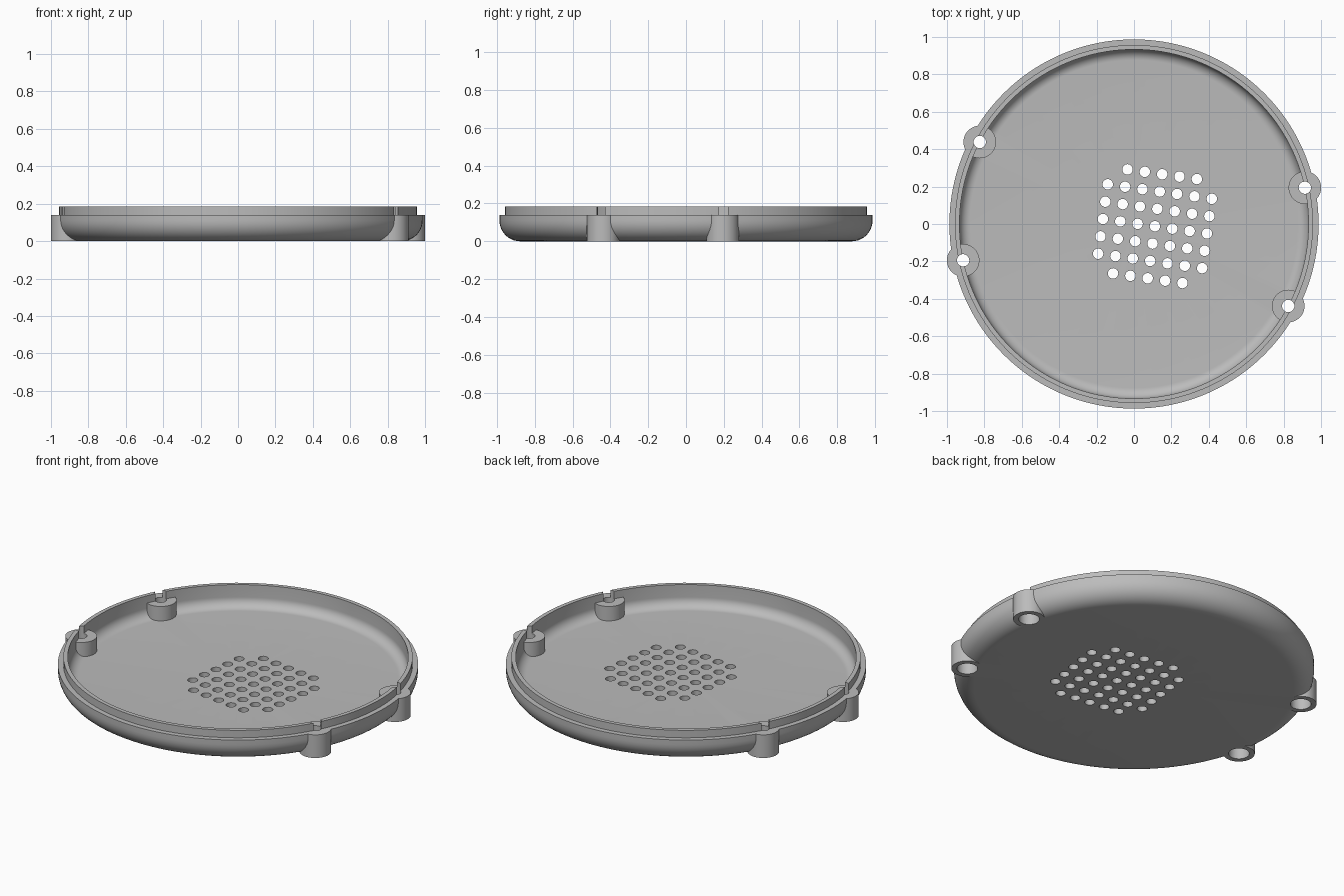
import bpy, bmesh
from math import radians, cos, sin, pi
from mathutils import Matrix, Vector

cube = bpy.data.objects.get("Cube")
if cube:
    bpy.data.objects.remove(cube, do_unlink=True)

grey = bpy.data.materials.new("mid grey")
grey.use_nodes = True
grey.diffuse_color = (0.5, 0.5, 0.5, 1)
grey.node_tree.nodes["Principled BSDF"].inputs["Base Color"].default_value = (0.5, 0.5, 0.5, 1)


def lathe(bm, profile, segments, centre=(0, 0)):
    """Revolve a profile of (radius, z) that starts and ends on the axis."""
    rings = []
    for r, z in profile:
        count = segments if r > 0 else 1
        rings.append([bm.verts.new((centre[0] + r * cos(2 * pi * i / count),
                                    centre[1] + r * sin(2 * pi * i / count), z))
                      for i in range(count)])
    for a, b in zip(rings, rings[1:]):
        for i in range(segments):
            j = (i + 1) % segments
            quad = [a[i % len(a)], a[j % len(a)], b[j % len(b)], b[i % len(b)]]
            bm.faces.new(list(dict.fromkeys(quad)))


def finish(bm, name):
    bmesh.ops.recalc_face_normals(bm, faces=bm.faces)
    mesh = bpy.data.meshes.new(name)
    bm.to_mesh(mesh)
    bm.free()
    mesh.materials.append(grey)
    obj = bpy.data.objects.new(name, mesh)
    bpy.context.collection.objects.link(obj)
    return obj


def fillet(r, z, size, steps=10):
    """Quarter round from the flat floor at z up to the wall at radius r."""
    return [(r - size + size * sin(t), z + size - size * cos(t))
            for t in (i * pi / 2 / steps for i in range(steps + 1))]


def boolean(target, tool, operation):
    mod = target.modifiers.new(tool.name, "BOOLEAN")
    mod.object, mod.operation, mod.solver = tool, operation, "EXACT"
    bpy.context.view_layer.objects.active = target
    bpy.ops.object.modifier_apply(modifier=mod.name)
    bpy.data.objects.remove(tool, do_unlink=True)


OUTER, LIP, INNER = 0.987, 0.957, 0.933
FLOOR, LEDGE, TOP = 0.053, 0.14, 0.185

# Round shell with a filleted base and a stepped lip
bm = bmesh.new()
outside = [(0, 0)] + fillet(OUTER, 0, 0.11) + [(OUTER, LEDGE), (LIP, LEDGE), (LIP, TOP)]
inside = [(INNER, TOP)] + fillet(INNER, FLOOR, 0.057)[::-1] + [(0, FLOOR)]
lathe(bm, outside + inside, 160)
shell = finish(bm, "round_cover")

# Four screw bosses straddling the wall
spots = [(0.934 * cos(radians(a)), 0.934 * sin(radians(a))) for a in (12, -28, 152, 192)]
bm = bmesh.new()
for spot in spots:
    lathe(bm, [(0, 0), (0.087, 0), (0.087, LEDGE), (0, LEDGE)], 48, spot)
boolean(shell, finish(bm, "screw_bosses"), "UNION")

# Counterbored screw holes, which also notch the lip, and the speaker grille
bm = bmesh.new()
for spot in spots:
    lathe(bm, [(0, -0.1), (0.057, -0.1), (0.057, 0.07), (0.033, 0.07), (0.033, 0.3), (0, 0.3)], 32, spot)
turn = Matrix.Rotation(radians(-7.9), 2)
for row in range(-3, 4):
    for col in range(-3, 4):
        if abs(row) + abs(col) < 6:
            p = Vector((0.112, -0.012)) + turn @ Vector((col, row)) * 0.0936
            lathe(bm, [(0, -0.1), (0.028, -0.1), (0.028, 0.12), (0, 0.12)], 24, p)
boolean(shell, finish(bm, "hole_cutters"), "DIFFERENCE")

bpy.ops.object.select_all(action="DESELECT")
shell.select_set(True)
bpy.context.view_layer.objects.active = shell
bpy.ops.object.shade_smooth_by_angle(angle=radians(30))
